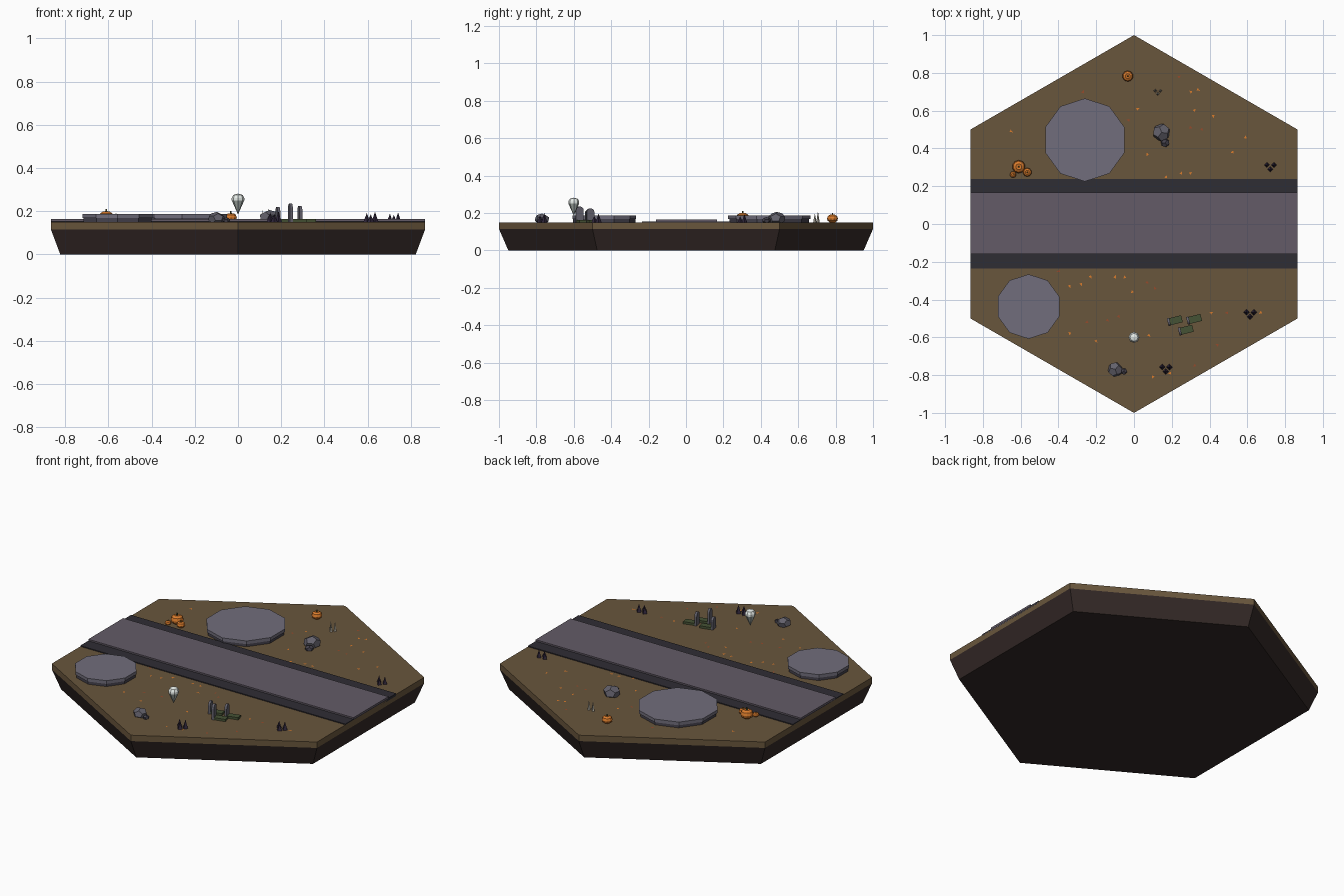
import bpy, bmesh, math, random
from mathutils import Vector, Matrix

if "Cube" in bpy.data.objects:
    bpy.data.objects.remove(bpy.data.objects["Cube"])
random.seed(4)
TOP = 0.15
PHI = (1 + 5 ** 0.5) / 2


def mat(name, *rgb):
    m = bpy.data.materials.new(name)
    m.diffuse_color = (*rgb, 1)
    m.use_nodes = True
    m.node_tree.nodes["Principled BSDF"].inputs["Base Color"].default_value = m.diffuse_color
    return m


SOIL = mat("soil", 0.14, 0.092, 0.045)
EARTH = mat("earth", 0.034, 0.022, 0.02)
ROAD = mat("road", 0.125, 0.105, 0.135)
KERB = mat("kerb", 0.028, 0.026, 0.034)
STONE = mat("stone", 0.165, 0.155, 0.2)
DARKSTONE = mat("dark_stone", 0.06, 0.055, 0.075)
ROCK = mat("rock", 0.125, 0.12, 0.15)
ORANGE = mat("orange", 0.7, 0.2, 0.025)
RUST = mat("rust", 0.3, 0.07, 0.025)
STEM = mat("stem", 0.06, 0.07, 0.02)
MOSS = mat("moss", 0.06, 0.085, 0.035)
THORN = mat("thorn", 0.03, 0.02, 0.045)
BONE = mat("bone", 0.5, 0.47, 0.4)
GHOST = mat("ghost", 0.8, 0.85, 0.82)
SHROUD = mat("shroud", 0.42, 0.47, 0.44)


def finish(bm, name, material):
    bmesh.ops.recalc_face_normals(bm, faces=bm.faces)
    me = bpy.data.meshes.new(name)
    bm.to_mesh(me)
    bm.free()
    ob = bpy.data.objects.new(name, me)
    bpy.context.collection.objects.link(ob)
    me.materials.append(material)
    return ob


def lathe(name, material, profile, sides, x=0, y=0, z=0):
    """Stack of regular polygons (radius, height), first corner on +y."""
    bm = bmesh.new()
    rings = []
    for r, h in profile:
        n = 1 if r == 0 else sides
        rings.append([bm.verts.new((x + r * math.sin(2 * math.pi * i / sides),
                                    y + r * math.cos(2 * math.pi * i / sides), z + h)) for i in range(n)])
    for a, b in zip(rings, rings[1:]):
        for i in range(sides):
            j = (i + 1) % sides
            loop = [a[i % len(a)], a[j % len(a)], b[j % len(b)], b[i % len(b)]]
            bm.faces.new(list(dict.fromkeys(loop)))
    for ring in (rings[0], rings[-1]):
        if len(ring) > 2:
            bm.faces.new(ring)
    return finish(bm, name, material)


def box(name, material, size, centre, turn=0):
    bm = bmesh.new()
    m = Matrix.Translation(centre) @ Matrix.Rotation(turn, 4, 'Z') @ Matrix.Diagonal((*size, 1))
    bmesh.ops.create_cube(bm, size=1, matrix=m)
    return finish(bm, name, material)


# Hexagonal tile
lathe("earth_base", EARTH, [(0.95, 0), (1, 0.115)], 6)
lathe("soil_layer", SOIL, [(1, 0.115), (1, TOP)], 6)

# Road with dark kerbs
W = 2 * math.cos(math.pi / 6)
box("road_kerb", KERB, (W, 0.474, 0.015), (0, 0.002, 0.1475))
box("road_surface", ROAD, (W, 0.326, 0.02), (0, 0.003, 0.154))

# Ten-sided stone plots
for x, y, r in ((-0.26, 0.445, 0.22), (-0.558, -0.437, 0.171)):
    lathe("plot_foot", DARKSTONE, [(r * 0.97, 0), (r * 0.97, 0.018)], 10, x, y, TOP)
    lathe("plot_slab", STONE, [(r, 0.018), (r, 0.037)], 10, x, y, TOP)

# Pumpkins
for x, y, r in ((-0.61, 0.303, 0.035), (-0.565, 0.274, 0.023), (-0.64, 0.262, 0.017), (-0.033, 0.783, 0.029)):
    body = [(0.5, 0), (0.9, 0.3), (1, 0.7), (0.85, 1.15), (0.45, 1.4), (0, 1.32)]
    lathe("pumpkin", ORANGE, [(a * r, b * r) for a, b in body], 10, x, y, TOP)
    lathe("pumpkin_stem", STEM, [(r * 0.16, r * 1.3), (r * 0.11, r * 1.75)], 5, x, y, TOP)

# Rocks: twelve-sided lumps
for x, y, r, m in ((0.145, 0.485, 0.048, ROCK), (0.165, 0.43, 0.024, DARKSTONE),
                   (-0.1, -0.77, 0.04, ROCK), (-0.054, -0.78, 0.018, DARKSTONE)):
    pts = [(a, b, c) for a in (-1, 1) for b in (-1, 1) for c in (-1, 1)]
    for a in (-1 / PHI, 1 / PHI):
        for b in (-PHI, PHI):
            pts += [(0, a, b), (a, b, 0), (b, 0, a)]
    turn = Matrix.Rotation(random.uniform(0, 6), 3, 'Z') @ Matrix.Rotation(0.4, 3, 'X')
    bm = bmesh.new()
    for p in pts:
        q = turn @ Vector(p) * (r / 3 ** 0.5)
        bm.verts.new((x + q.x, y + q.y, TOP + r * 0.42 + q.z * 0.75))
    bmesh.ops.convex_hull(bm, input=bm.verts)
    bmesh.ops.dissolve_limit(bm, angle_limit=0.05, verts=bm.verts, edges=bm.edges)
    finish(bm, "rock", m)

# Graves: mossy mound with a round-topped headstone at its left end
for x, y, h in ((0.22, -0.51, 0.07), (0.322, -0.503, 0.075), (0.278, -0.56, 0.085)):
    t = math.radians(14)
    box("grave_mound", MOSS, (0.07, 0.038, 0.014), (x, y, TOP + 0.006), t)
    bm = bmesh.new()
    w = 0.021
    outline = [(-w, 0), (w, 0)] + [(w * math.cos(a * math.pi / 6), h - w + w * math.sin(a * math.pi / 6))
                                   for a in range(7)]
    face = bm.faces.new([bm.verts.new((-0.043, u, v)) for u, v in outline])
    out = bmesh.ops.extrude_face_region(bm, geom=[face])["geom"]
    bmesh.ops.translate(bm, vec=(0.013, 0, 0), verts=[v for v in out if isinstance(v, bmesh.types.BMVert)])
    bm.transform(Matrix.Translation((x, y, TOP)) @ Matrix.Rotation(t, 4, 'Z'))
    finish(bm, "headstone", ROCK)

# Floating spirit
lathe("spirit_shroud", SHROUD, [(0, 0.185), (0.029, 0.25)], 8, 0, -0.6)
lathe("spirit_head", GHOST, [(0.029, 0.25), (0.029, 0.262), (0.021, 0.276), (0, 0.282)], 8, 0, -0.6)

# Spike clusters
for x, y, m, rad, high in ((0.722, 0.305, THORN, 0.014, 0.045), (0.615, -0.475, THORN, 0.016, 0.047),
                           (0.168, -0.765, THORN, 0.016, 0.05), (0.126, 0.7, BONE, 0.009, 0.06)):
    spread = 0.022 if m == THORN else 0.016
    for k in range(3):
        a = 0.5 + k * 2 * math.pi / 3
        lathe("spike", m, [(rad, 0), (0, high - 0.006 * k)], 4,
              x + spread * math.cos(a), y + spread * 0.7 * math.sin(a), TOP)

# Fallen leaves: small flat triangles, positions in hundredths
orange = [(2, 61), (30, 70), (34, 71), (32, 60), (42, 57), (59, 46), (52, 38), (7, 37), (25, 27), (30, 27),
          (17, 25), (-65, 49), (-23, -28), (-28, -32), (-34, -33), (-10, -28), (-5, -28), (-1, -36),
          (-34, -58), (-20, -62), (8, -59), (41, -47), (67, -47), (10, -81), (19, -79)]
rust = [(-27, 70), (-3, 55), (24, 78), (30, 51), (36, 50), (-40, -25), (11, -34), (7, -31), (-25, -52),
        (-14, -51), (-8, -49), (49, -47), (44, -64), (32, -75)]
for name, m, spots in (("orange_leaves", ORANGE, orange), ("rust_leaves", RUST, rust)):
    bm = bmesh.new()
    for x, y in spots:
        a = random.uniform(0, 6.28)
        bm.faces.new([bm.verts.new((x / 100 + 0.01 * math.cos(a + d), y / 100 + 0.01 * math.sin(a + d),
                                    TOP + 0.003)) for d in (0, 2.3, 4.0)])
    finish(bm, name, m)
